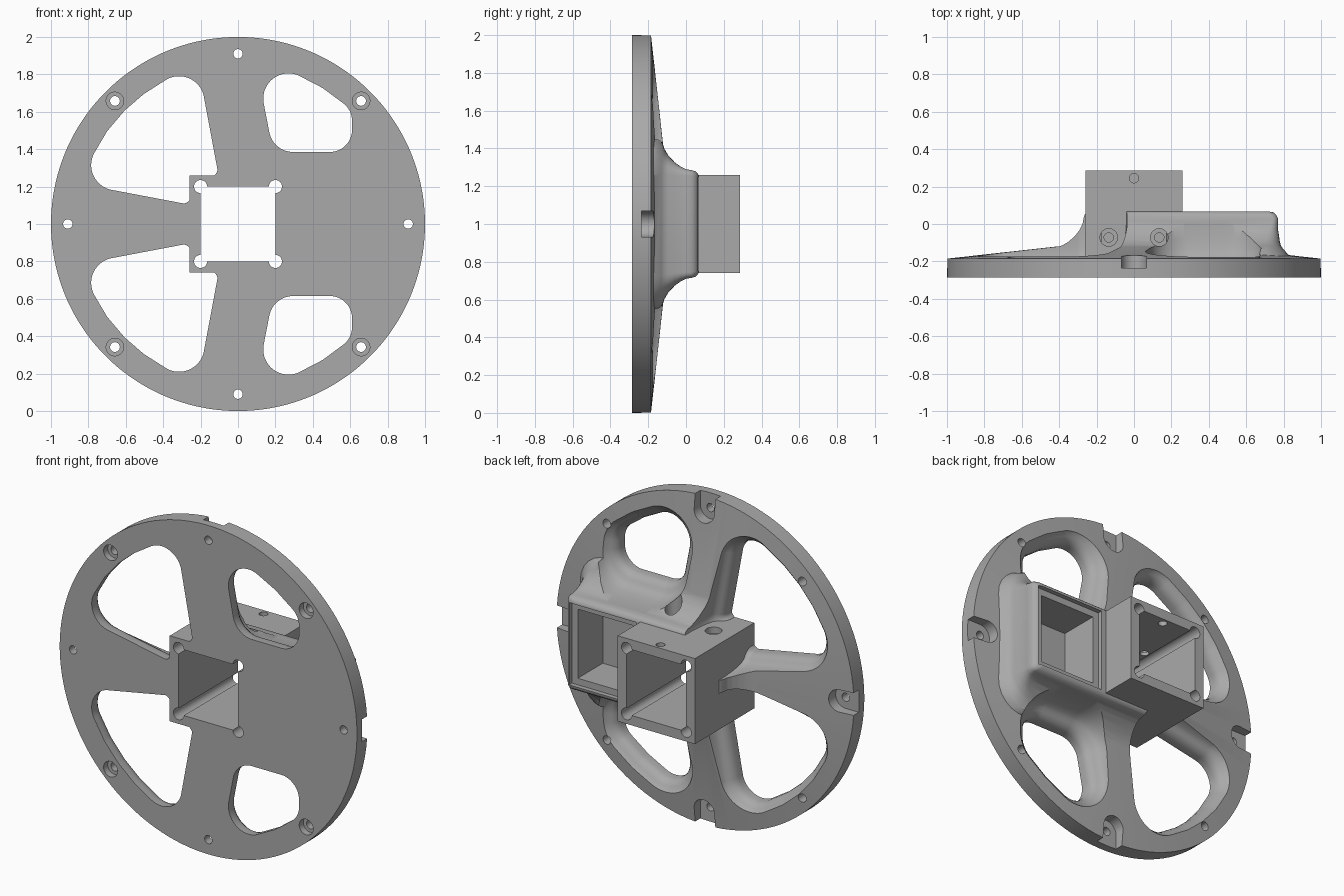
import bpy, bmesh, math
from math import cos, sin, pi

cube = bpy.data.objects.get("Cube")
if cube:
    bpy.data.objects.remove(cube, do_unlink=True)

grey = bpy.data.materials.new("plain grey")
grey.use_nodes = True
colour = (0.4, 0.4, 0.4, 1)
grey.diffuse_color = colour
grey.node_tree.nodes["Principled BSDF"].inputs["Base Color"].default_value = colour


def loft(name, rings):
    """Closed solid through rings of equal point count."""
    bm = bmesh.new()
    rows = [[bm.verts.new(p) for p in ring] for ring in rings]
    n = len(rows[0])
    for a, b in zip(rows, rows[1:]):
        for i in range(n):
            j = (i + 1) % n
            bm.faces.new((a[i], a[j], b[j], b[i]))
    bm.faces.new(rows[0])
    bm.faces.new(rows[-1])
    bmesh.ops.recalc_face_normals(bm, faces=bm.faces[:])
    mesh = bpy.data.meshes.new(name)
    bm.to_mesh(mesh)
    bm.free()
    mesh.materials.append(grey)
    ob = bpy.data.objects.new(name, mesh)
    bpy.context.collection.objects.link(ob)
    return ob


def hull(name, circles, levels, axis="y", n=64):
    """Outline wrapped round circles (u, v, r), swept through (depth, outward offset) levels."""
    rings = []
    for depth, off in levels:
        ring = []
        for i in range(n):
            t = 2 * pi * (i + 0.5) / n
            c, s = cos(t), sin(t)
            u, v, r = max(circles, key=lambda k: k[0] * c + k[1] * s + k[2])
            u, v = u + (r + off) * c, v + (r + off) * s
            ring.append((u, depth, v) if axis == "y" else (u, v, depth))
        rings.append(ring)
    return loft(name, rings)


def box(name, x0, x1, y0, y1, z0, z1):
    return loft(name, [[(x0, y, z0), (x1, y, z0), (x1, y, z1), (x0, y, z1)] for y in (y0, y1)])


def combine(target, other, operation):
    mod = target.modifiers.new("join", "BOOLEAN")
    mod.operation = operation
    mod.solver = "EXACT"
    mod.object = other
    bpy.context.view_layer.objects.active = target
    bpy.ops.object.modifier_apply(modifier=mod.name)
    bpy.data.objects.remove(other, do_unlink=True)


def cut(other):
    combine(body, other, "DIFFERENCE")


# Shallow cone disc
body = hull("spoked_hub_disc", [(0, 1, 0.3)],
            [(-0.285, 0.7), (-0.185, 0.7), (-0.119, 0.1), (-0.108, 0)], n=128)


# Rectangular hub that flares into the disc
def hub_ring(y, side, right):
    x0, x1, h = -0.27 - side, 0.77 + right, 0.285 + side
    r = 0.03 + max(side, 0) * 0.9
    pts = []
    for k, (cx, cz) in enumerate([(x1 - r, h - r), (x0 + r, h - r), (x0 + r, r - h), (x1 - r, r - h)]):
        for i in range(7):
            t = pi / 2 * (k + i / 6)
            pts.append((cx + r * cos(t), y, 1 + cz + r * sin(t)))
    return pts


flare = [(-0.27, 0.17, 0.1), (-0.17, 0.17, 0.06), (-0.13, 0.165, 0.025), (-0.115, 0.115, 0.015),
         (-0.095, 0.08, 0.01), (-0.06, 0.042, 0.005), (-0.03, 0.02, 0), (0, 0.005, 0),
         (0.03, 0, 0), (0.05, -0.006, -0.01), (0.062, -0.016, -0.025), (0.068, -0.028, -0.045)]
combine(body, loft("hub", [hub_ring(*f) for f in flare]), "UNION")

# Windows with rolled back edges, mirrored top to bottom
large = [(-0.315, 0.655, 0.135), (-0.42, 0.585, 0.138), (-0.505, 0.505, 0.143), (-0.585, 0.415, 0.14),
         (-0.65, 0.315, 0.135), (-0.14, 0.29, 0.03), (-0.29, 0.14, 0.03)]
small = [(0.27, 0.67, 0.135), (0.39, 0.63, 0.115), (0.49, 0.55, 0.12),
         (0.49, 0.505, 0.12), (0.295, 0.515, 0.13)]
for circles, wide in ((large, 0.75), (small, 1.0)):
    for side in (1, -1):
        levels = [(-0.4, 0), (-0.245, 0), (-0.225, 0.006), (-0.208, 0.018), (-0.195, 0.034),
                  (-0.185, 0.052), (-0.165, 0.068), (-0.13, 0.08), (-0.08, 0.09),
                  (0, 0.098), (0.4, 0.1)]
        cut(hull("window_cutter", [(x, 1 + side * z, r) for x, z, r in circles],
                 [(y, o * wide) for y, o in levels], n=96))

# Square tube with relieved inner corners
combine(body, box("square_tube", -0.26, 0.26, -0.285, 0.285, 0.74, 1.26), "UNION")
cut(box("bore_cutter", -0.2, 0.2, -0.5, 0.5, 0.8, 1.2))
for sx in (1, -1):
    for sz in (1, -1):
        cut(hull("corner_cutter", [(0.2 * sx, 1 + 0.2 * sz, 0.035)], [(-0.5, 0), (0.5, 0)], n=32))
        # Counterbored rim screw holes
        cut(hull("rim_screw_cutter", [(0.658 * sx, 1 + 0.658 * sz, 0.026)],
                 [(-0.4, 0.021), (-0.245, 0.021), (-0.245, 0), (0.1, 0)], n=32))

# Stepped pocket beside the tube
cut(box("ledge_cutter", 0.29, 0.74, 0.04, 0.3, 0.75, 1.25))
cut(box("pocket_cutter", 0.33, 0.70, -0.2, 0.3, 0.79, 1.21))

# Rim notches and their pin holes
for k in range(4):
    c, s = round(cos(k * pi / 2)), round(sin(k * pi / 2))
    cut(hull("notch_cutter", [(0.91 * c, 1 + 0.91 * s, 0.068), (1.2 * c, 1 + 1.2 * s, 0.068)],
             [(-0.235, 0), (0.1, 0)], n=48))
    cut(hull("pin_cutter", [(0.91 * c, 1 + 0.91 * s, 0.025)], [(-0.4, 0), (0.1, 0)], n=32))

# Clamp screw holes through the tube's upper wall
for sx in (1, -1):
    cut(hull("clamp_cutter", [(0.135 * sx, -0.072, 0.025)],
             [(1.05, 0), (1.222, 0), (1.222, 0.022), (1.7, 0.022)], axis="z", n=32))
cut(hull("set_screw_cutter", [(0, 0.245, 0.025)], [(1.05, 0), (1.5, 0)], axis="z", n=32))

# Smooth fillets, sharp machined edges
bpy.ops.object.select_all(action="DESELECT")
body.select_set(True)
bpy.context.view_layer.objects.active = body
bpy.ops.object.shade_smooth_by_angle(angle=math.radians(32))
